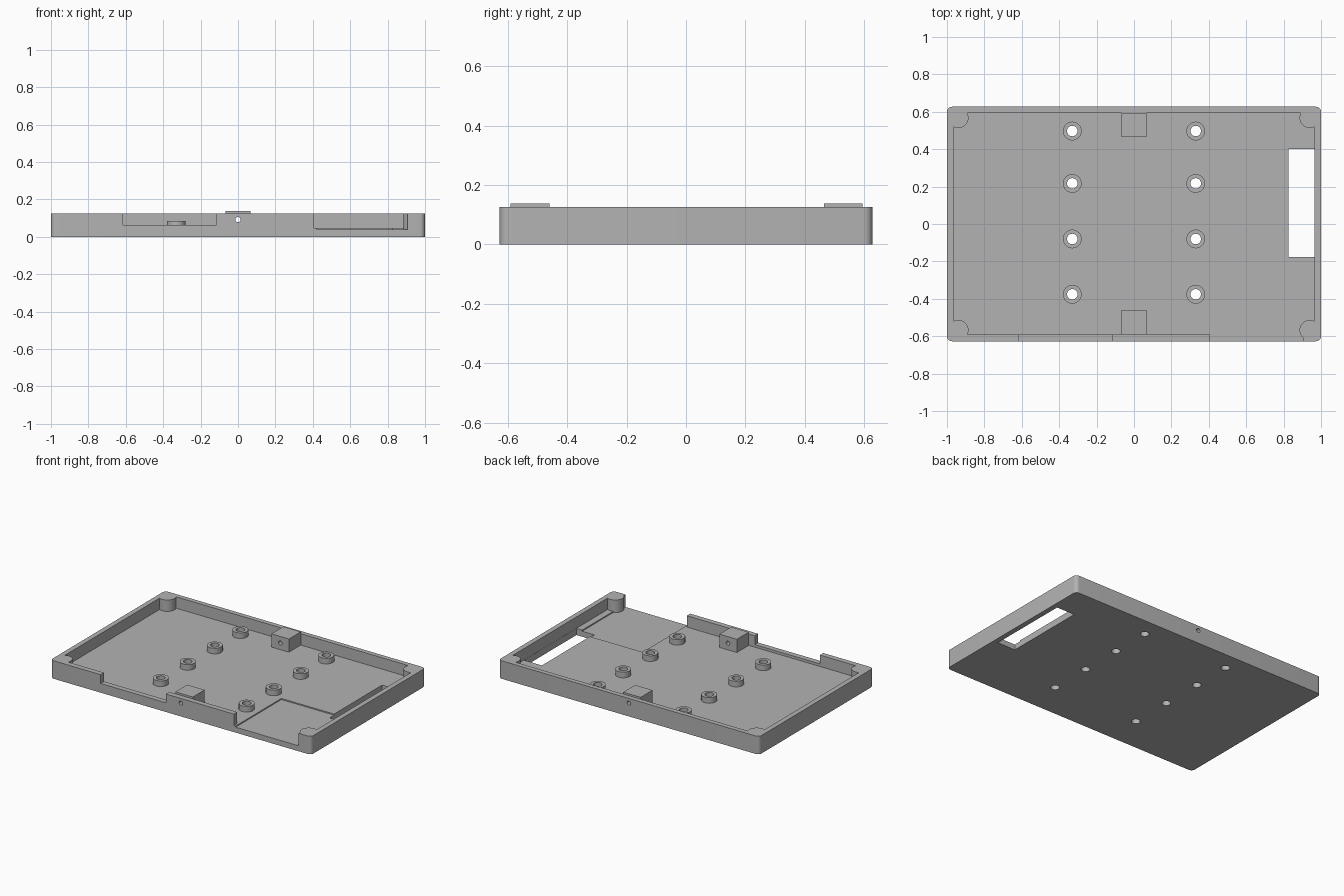
import bpy
import math
from mathutils import Matrix, Vector

if "Cube" in bpy.data.objects:
    bpy.data.objects.remove(bpy.data.objects["Cube"])

HEIGHT, FLOOR, RECESS = 0.125, 0.046, 0.038
HALF_Y = 0.627

grey = bpy.data.materials.new("plain grey")
grey.use_nodes = True
grey.diffuse_color = (0.45, 0.45, 0.45, 1)
grey.node_tree.nodes["Principled BSDF"].inputs["Base Color"].default_value = (0.45, 0.45, 0.45, 1)


def box(name, x, y, z):
    """Box given as (low, high) pairs on each axis."""
    bpy.ops.mesh.primitive_cube_add(size=1)
    ob = bpy.context.object
    ob.name = name
    lo, hi = Vector((x[0], y[0], z[0])), Vector((x[1], y[1], z[1]))
    ob.data.transform(Matrix.Translation((lo + hi) / 2) @ Matrix.Diagonal((hi - lo).to_4d()))
    return ob


def cylinder(name, x, y, radius, z, sides=40):
    bpy.ops.mesh.primitive_cylinder_add(vertices=sides, radius=radius, depth=z[1] - z[0])
    ob = bpy.context.object
    ob.name = name
    ob.data.transform(Matrix.Translation((x, y, sum(z) / 2)))
    return ob


def bake(ob):
    """Replace the mesh by its modified result."""
    graph = bpy.context.evaluated_depsgraph_get()
    mesh = bpy.data.meshes.new_from_object(ob.evaluated_get(graph))
    ob.modifiers.clear()
    ob.data = mesh


def combine(target, tool, operation):
    mod = target.modifiers.new("combine", 'BOOLEAN')
    mod.operation, mod.object, mod.solver = operation, tool, 'EXACT'
    bake(target)
    bpy.data.objects.remove(tool)


def cut(tool):
    combine(tray, tool, 'DIFFERENCE')


def join(tool):
    combine(tray, tool, 'UNION')


# Outer body with rounded upright corners
tray = box("tray", (-1, 1), (-HALF_Y, HALF_Y), (0, HEIGHT))
weights = tray.data.attributes.new("bevel_weight_edge", 'FLOAT', 'EDGE')
for edge in tray.data.edges:
    a, b = (tray.data.vertices[i].co for i in edge.vertices)
    weights.data[edge.index].value = 1.0 if abs(a.z - b.z) > 0.01 else 0.0
bevel = tray.modifiers.new("round corners", 'BEVEL')
bevel.limit_method, bevel.width, bevel.segments = 'WEIGHT', 0.027, 6
bake(tray)

# Inner space, wall openings, shallow floor recess and side slot
cut(box("cavity", (-0.965, 0.965), (-0.59, 0.594), (FLOOR, 0.3)))
cut(box("port_opening", (-0.615, -0.115), (-0.7, -0.58), (0.064, 0.3)))
cut(box("wide_opening", (0.407, 0.905), (-0.7, -0.58), (FLOOR, 0.3)))
cut(box("floor_recess", (0.421, 0.905), (-0.7, -0.126), (RECESS, 0.1)))
cut(box("recess_side", (0.85, 0.92), (-0.59, -0.126), (RECESS, 0.1)))
cut(box("side_slot", (0.826, 0.964), (-0.176, 0.4), (-0.1, 0.1)))

# Corner posts
for sx in (-1, 1):
    for sy in (-1, 1):
        join(cylinder("corner_post", sx * 0.94, sy * 0.568, 0.055, (0.01, HEIGHT)))

# Standoffs with through holes
spots = [(x, y) for x in (-0.33, 0.33) for y in (0.497, 0.217, -0.08, -0.376)]
for x, y in spots:
    join(cylinder("standoff", x, y, 0.05, (0.01, 0.085)))
    cut(cylinder("screw_hole", x, y, 0.028, (-0.1, 0.2)))

# Fixing blocks at the middle of the long walls
for y in ((-0.59, -0.46), (0.464, 0.594)):
    join(box("fixing_block", (-0.068, 0.066), y, (0.01, 0.138)))

# Small cross hole through both blocks and walls
pin = cylinder("cross_hole", 0, 0, 0.014, (-0.8, 0.8), 24)
pin.data.transform(Matrix.Translation((0, 0, 0.092)) @ Matrix.Rotation(math.pi / 2, 4, 'X'))
cut(pin)

# Finish
tray.data.materials.clear()
tray.data.materials.append(grey)
for face in tray.data.polygons:
    face.material_index = 0
bpy.ops.object.select_all(action='DESELECT')
tray.select_set(True)
bpy.context.view_layer.objects.active = tray
bpy.ops.object.shade_smooth_by_angle(angle=math.radians(30))
